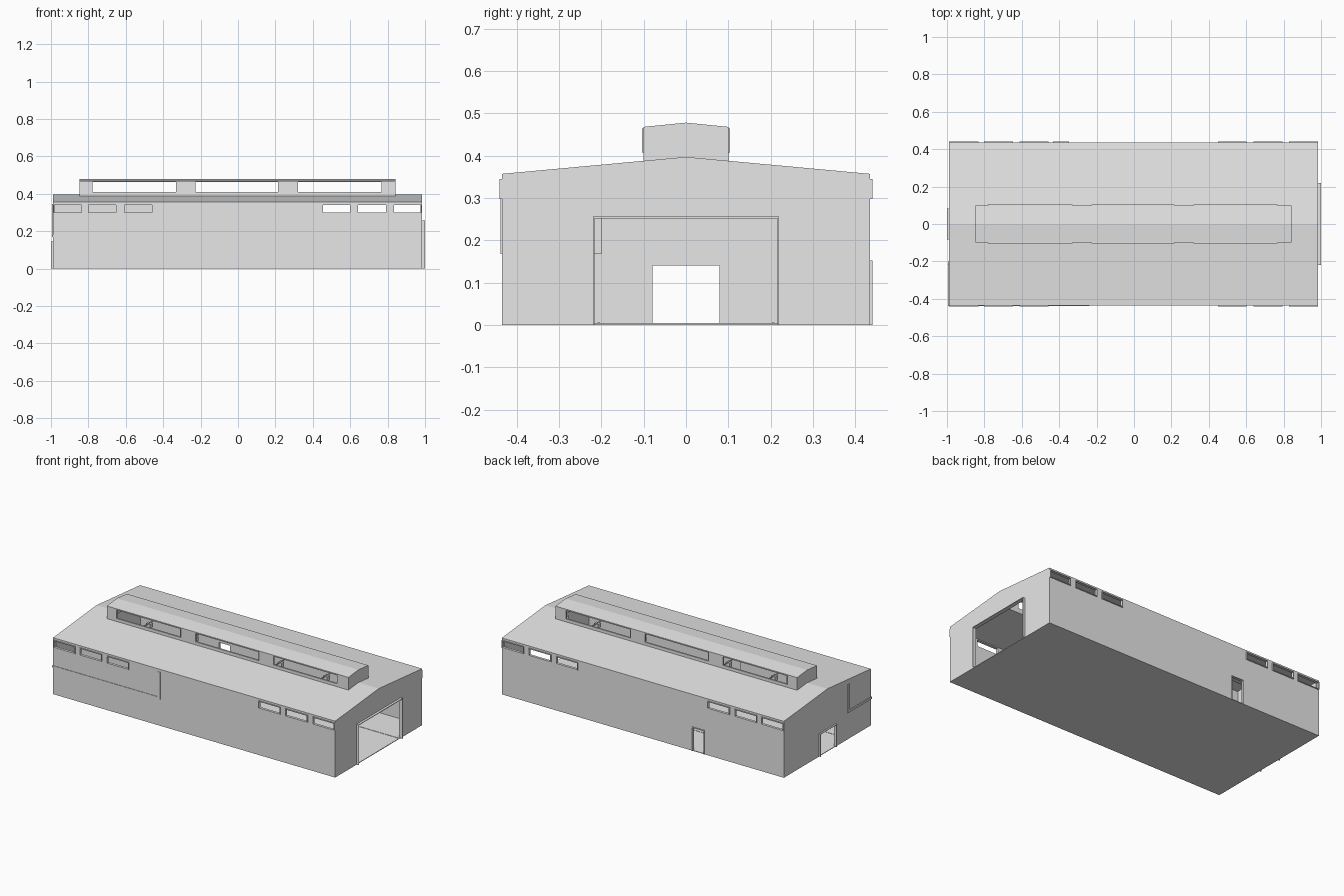
import bpy
import bmesh

cube = bpy.data.objects.get("Cube")
if cube:
    bpy.data.objects.remove(cube, do_unlink=True)

grey = bpy.data.materials.new("plain_grey")
grey.use_nodes = True
grey.diffuse_color = (0.8, 0.8, 0.8, 1)
grey.node_tree.nodes["Principled BSDF"].inputs["Base Color"].default_value = (0.8, 0.8, 0.8, 1)


def finish(name, bm):
    bmesh.ops.recalc_face_normals(bm, faces=bm.faces)
    mesh = bpy.data.meshes.new(name)
    bm.to_mesh(mesh)
    bm.free()
    mesh.materials.append(grey)
    obj = bpy.data.objects.new(name, mesh)
    bpy.context.collection.objects.link(obj)
    return obj


def add_box(bm, x, y, z):
    verts = bmesh.ops.create_cube(bm, size=1)["verts"]
    for v in verts:
        for i, (lo, hi) in enumerate((x, y, z)):
            v.co[i] = lo if v.co[i] < 0 else hi


def box(name, x, y, z):
    bm = bmesh.new()
    add_box(bm, x, y, z)
    return finish(name, bm)


def gable(name, x, half, base, eave, ridge):
    """Gabled block running along x."""
    profile = [(-half, base), (half, base), (half, eave), (0, ridge), (-half, eave)]
    bm = bmesh.new()
    face = bm.faces.new([bm.verts.new((x[0], y, z)) for y, z in profile])
    moved = bmesh.ops.extrude_face_region(bm, geom=[face])["geom"]
    verts = [g for g in moved if isinstance(g, bmesh.types.BMVert)]
    bmesh.ops.translate(bm, verts=verts, vec=(x[1] - x[0], 0, 0))
    return finish(name, bm)


def cut(target, cutter):
    mod = target.modifiers.new("cut", "BOOLEAN")
    mod.operation = "DIFFERENCE"
    mod.solver = "EXACT"
    mod.object = cutter
    bpy.context.view_layer.objects.active = target
    bpy.ops.object.modifier_apply(modifier=mod.name)
    bpy.data.objects.remove(cutter, do_unlink=True)


def frame(name, span, depth, z, along_x, t=0.004, sill=True):
    """Thin sleeve lining an opening."""
    a, b = span
    parts = [((a, a + t), z), ((b - t, b), z), ((a, b), (z[1] - t, z[1]))]
    if sill:
        parts.append(((a, b), (z[0], z[0] + t)))
    bm = bmesh.new()
    for s, h in parts:
        add_box(bm, *((s, depth) if along_x else (depth, s)), h)
    return finish(name, bm)


# Hollow hall with a slot in the roof below the monitor
X0, X1, W, FLOOR = -0.99, 0.985, 0.435, 0.004
hall = gable("hall", (X0, X1), W, 0, 0.357, 0.397)
cut(hall, gable("hall_cutter", (X0 + 0.01, X1 - 0.01), W - 0.01, FLOOR, 0.347, 0.387))
cut(hall, box("roof_slot_cutter", (-0.84, 0.835), (-0.094, 0.094), (0.3, 0.45)))

# Roof monitor
monitor = gable("roof_monitor", (-0.848, 0.843), 0.1, 0.384, 0.468, 0.478)
cut(monitor, gable("monitor_cutter", (-0.84, 0.835), 0.094, 0.35, 0.464, 0.474))

# Long-side windows and monitor windows, both sides
side_windows = [(-0.988, -0.832), (-0.803, -0.648), (-0.612, -0.457),
                (0.45, 0.602), (0.638, 0.794), (0.83, 0.983)]
monitor_windows = [(-0.78, -0.33), (-0.228, 0.217), (0.318, 0.768)]
for side, sign in (("front", -1), ("back", 1)):
    def depth(inner, outer):
        return tuple(sorted((sign * inner, sign * outer)))
    for i, span in enumerate(side_windows):
        z = (0.297, 0.345)
        cut(hall, box("window_cutter", span, depth(0.42, 0.46), z))
        frame(f"{side}_window_frame_{i + 1}", span, depth(0.425, 0.441), z, True)
    for i, span in enumerate(monitor_windows):
        z = (0.407, 0.464)
        cut(monitor, box("window_cutter", span, depth(0.08, 0.12), z))
        frame(f"{side}_monitor_frame_{i + 1}", span, depth(0.094, 0.104), z, True, 0.002)

# Doorways: wide one at the right end, narrow one at the left end, one at the back
cut(hall, box("door_cutter", (0.95, 1.05), (-0.22, 0.22), (FLOOR, 0.256)))
frame("wide_door_frame", (-0.22, 0.22), (0.975, 1.0), (0, 0.256), False, sill=False)
cut(hall, box("door_cutter", (-1.05, -0.95), (-0.083, 0.083), (FLOOR, 0.145)))
frame("end_door_frame", (-0.083, 0.083), (-1.0, -0.98), (0, 0.145), False, sill=False)
cut(hall, box("door_cutter", (-0.434, -0.348), (0.4, 0.46), (FLOOR, 0.152)))
frame("back_door_frame", (-0.434, -0.348), (0.425, 0.441), (0, 0.152), True, sill=False)

# Raised corner office whose edges show slightly through the walls
box("office_floor", (-0.995, -0.238), (-0.438, -0.2), (0.168, 0.181))
box("office_end_wall", (-0.255, -0.238), (-0.438, -0.2), (0.181, 0.34))
box("office_long_wall", (-0.995, -0.255), (-0.218, -0.2), (0.181, 0.346))
for i, span in enumerate([(-0.885, -0.7), (-0.543, -0.36)]):
    box(f"office_wall_panel_{i + 1}", span, (-0.223, -0.218), (0.22, 0.32))

# Floor rails, and lamps hung on tie rods below the monitor
for i, y in enumerate((-0.206, 0.206)):
    box(f"floor_rail_{i + 1}", (X0 + 0.01, X1 - 0.01), (y - 0.003, y + 0.003), (0.001, 0.006))
for i, x in enumerate((-0.62, -0.3, 0.3, 0.62)):
    box(f"tie_rod_{i + 1}", (x - 0.003, x + 0.003), (-0.1, 0.1), (0.381, 0.386))
    box(f"lamp_{i + 1}", (x - 0.014, x + 0.014), (-0.014, 0.014), (0.355, 0.382))
